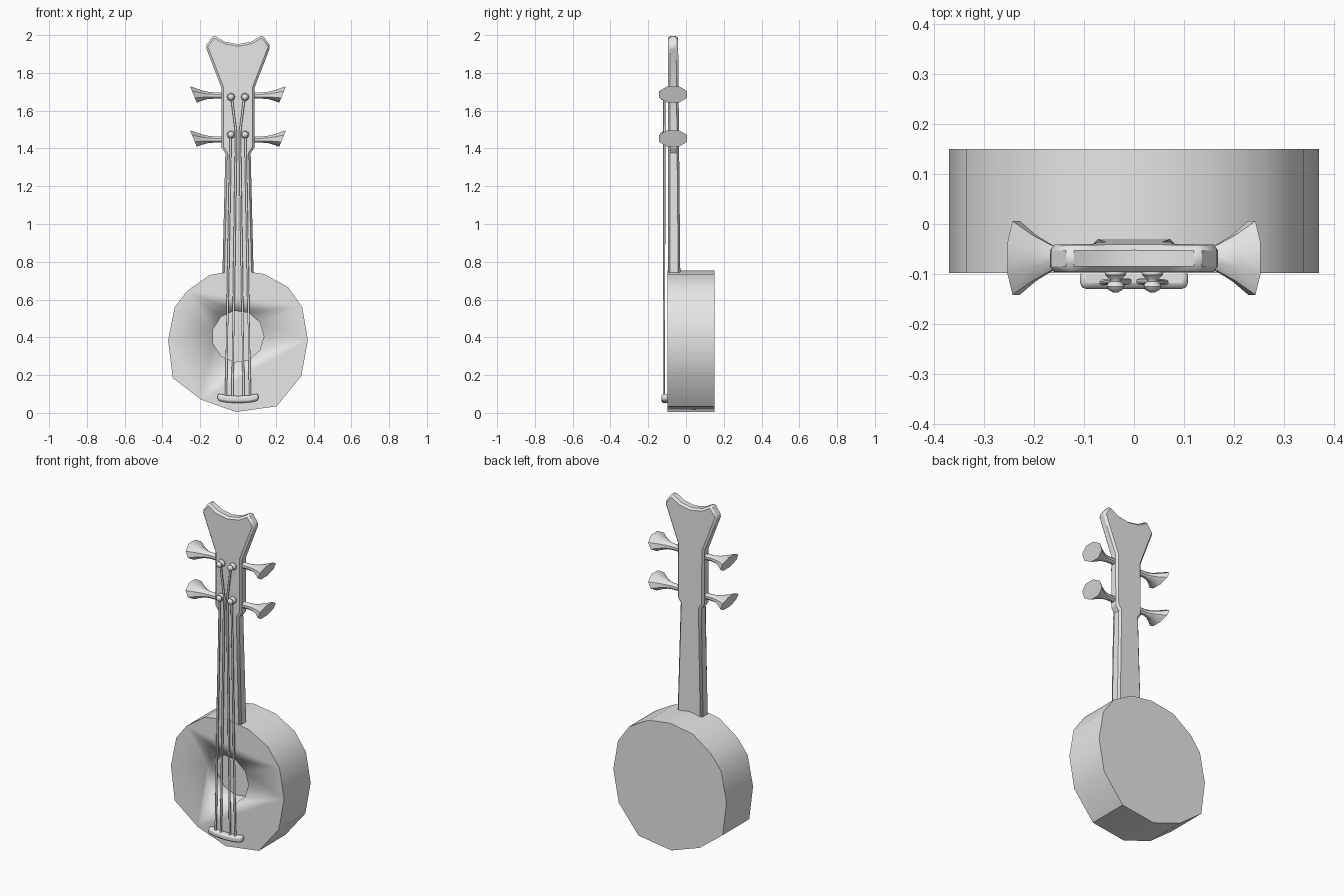
import bpy, bmesh, math
from mathutils import Vector

cube = bpy.data.objects.get("Cube")
if cube:
    bpy.data.objects.remove(cube, do_unlink=True)

grey = bpy.data.materials.new("plain grey")
grey.use_nodes = True
grey.diffuse_color = (0.8, 0.8, 0.8, 1)
grey.node_tree.nodes["Principled BSDF"].inputs["Base Color"].default_value = (0.8, 0.8, 0.8, 1)


def finish(name, bm, angle=40):
    bmesh.ops.recalc_face_normals(bm, faces=bm.faces)
    mesh = bpy.data.meshes.new(name)
    bm.to_mesh(mesh)
    bm.free()
    obj = bpy.data.objects.new(name, mesh)
    bpy.context.collection.objects.link(obj)
    mesh.materials.append(grey)
    bpy.ops.object.select_all(action="DESELECT")
    obj.select_set(True)
    bpy.context.view_layer.objects.active = obj
    if angle:
        bpy.ops.object.shade_smooth_by_angle(angle=math.radians(angle))
    return obj


def loft(name, rings, angle=40):
    """Skin a list of equal-length point rings and cap both ends."""
    bm = bmesh.new()
    rows = [[bm.verts.new(p) for p in ring] for ring in rings]
    n = len(rows[0])
    for a, b in zip(rows, rows[1:]):
        for i in range(n):
            j = (i + 1) % n
            bm.faces.new((a[i], a[j], b[j], b[i]))
    bm.faces.new(rows[0])
    bm.faces.new(rows[-1])
    return finish(name, bm, angle)


def prism(name, outline, front, back, angle=40):
    return loft(name, [[(x, y, z) for x, z in outline] for y in (front, back)], angle)


def lathe_y(name, x, z, profile, sides=10):
    """Turned part on an axis along y, from (y, radius) pairs."""
    turns = [math.tau * i / sides for i in range(sides)]
    return loft(name, [[(x + r * math.cos(t), y, z + r * math.sin(t)) for t in turns]
                       for y, r in profile])


def tube(name, points, radius):
    curve = bpy.data.curves.new(name, "CURVE")
    curve.dimensions = "3D"
    curve.bevel_depth = radius
    curve.bevel_resolution = 1
    curve.use_fill_caps = True
    line = curve.splines.new("POLY")
    line.points.add(len(points) - 1)
    for p, co in zip(line.points, points):
        p.co = (*co, 1)
    obj = bpy.data.objects.new(name, curve)
    bpy.context.collection.objects.link(obj)
    curve.materials.append(grey)
    return obj


def bevel(obj, width, segments=1):
    mod = obj.modifiers.new("edge bevel", "BEVEL")
    mod.width = width
    mod.segments = segments
    mod.limit_method = "ANGLE"
    mod.angle_limit = math.radians(40)


# Faceted drum body with a recessed sound hole
rim = [(0, .755), (.14, .735), (.265, .665), (.34, .56), (.37, .385), (.335, .195),
       (.205, .035), (-.01, .005), (-.195, .07), (-.345, .185), (-.37, .385),
       (-.335, .56), (-.27, .645), (-.15, .73)]
body = prism("body", rim, -.098, .15)
hole = [(.137 * math.cos(math.tau * i / 11), .405 + .137 * math.sin(math.tau * i / 11))
        for i in range(11)]
cutter = prism("sound_hole_cutter", hole, -.2, .0)
cutter.hide_render = True
cutter.hide_set(True)
cut = body.modifiers.new("sound hole", "BOOLEAN")
cut.operation = "DIFFERENCE"
cut.solver = "EXACT"
cut.object = cutter

# Neck and flared headstock in one piece, thinning towards the top
half = [(.083, .72), (.067, 1.375), (.087, 1.405), (.087, 1.72), (.172, 1.94), (.13, 2.0)]
outline = half + [(.07, 1.965), (0, 1.952), (-.07, 1.965)] + [(-x, z) for x, z in reversed(half)]
neck = prism("neck_and_headstock", outline, -.096, -.04, 30)
for v in neck.data.vertices:
    if v.co.y > -.05:
        v.co.y = -.030 - .012 * (v.co.z - .72) / 1.28
bevel(neck, .011)

# Tuning pegs: round shafts flaring to tilted oval ends
stations = [(.07, .018, .018, 0), (.13, .018, .018, 0), (.165, .028, .022, .004),
            (.20, .050, .033, .010), (.236, .080, .047, .019)]
turns = [math.tau * (i + .5) / 8 for i in range(8)]
for level, z in (("upper", 1.68), ("lower", 1.447)):
    for side, s in (("left", 1), ("right", -1)):
        rings = [[(s * (x + tilt * math.sin(t)), -.068 + ry * math.cos(t),
                   z + rz * math.sin(t) + tilt * .3) for t in turns]
                 for x, ry, rz, tilt in stations]
        loft(f"{level}_{side}_tuning_peg", rings)

# String posts: flared collar, thin stem and ball head
post = [(-.09, .036), (-.102, .034), (-.111, .011), (-.115, .010), (-.118, .015),
        (-.125, .018), (-.132, .014), (-.137, .005)]
for level, z in (("upper", 1.672), ("lower", 1.473)):
    for side, s in (("left", 1), ("right", -1)):
        shrunk = [(y, r * (.62 if r > .02 else 1)) for y, r in post]
        lathe_y(f"{level}_{side}_string_post", s * .037, z, shrunk)

# Four strings, the inner pair splaying out to the upper posts
for side, s in (("left", 1), ("right", -1)):
    tube(f"{side}_outer_string",
         [(s * .064, -.117, .08), (s * .039, -.115, 1.473)], .006)
    tube(f"{side}_inner_string",
         [(s * .03, -.117, .08), (s * .010, -.115, 1.48), (s * .034, -.115, 1.672)], .006)

# Curved bridge
top = [(-.108, .103), (-.06, .093), (0, .09), (.06, .093), (.108, .103)]
bottom = [(x, z - .038) for x, z in reversed(top)]
bridge = prism("bridge", top + bottom, -.13, -.09)
bevel(bridge, .012, 2)
